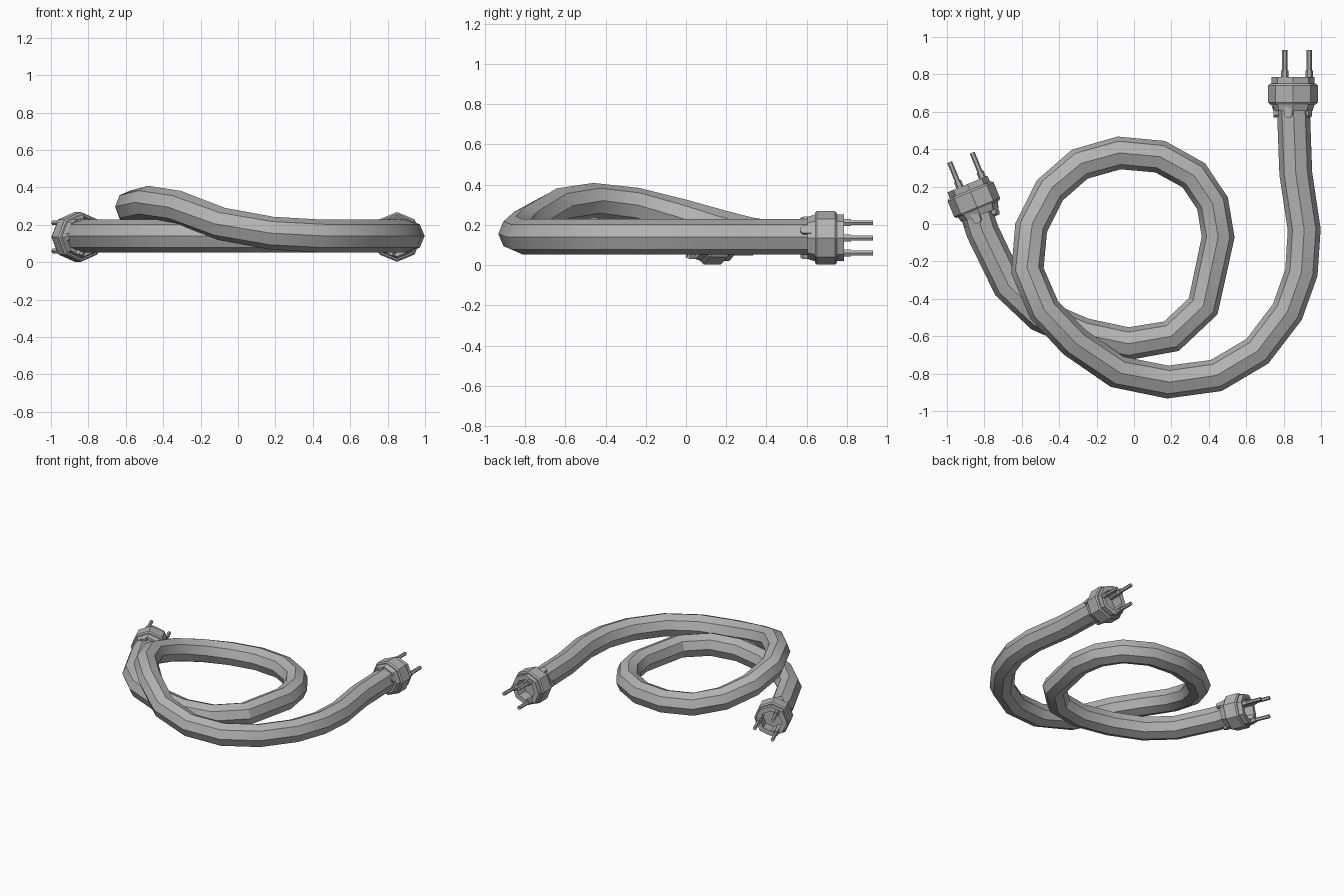
import bpy, bmesh
from math import sin, cos, pi, radians
from mathutils import Vector, Matrix

cube = bpy.data.objects.get("Cube")
if cube:
    bpy.data.objects.remove(cube, do_unlink=True)

grey = bpy.data.materials.new("cable grey")
grey.use_nodes = True
grey.diffuse_color = (0.45, 0.45, 0.45, 1)
grey.node_tree.nodes["Principled BSDF"].inputs["Base Color"].default_value = (0.45, 0.45, 0.45, 1)

SIDES = 8


def finish(bm, name, matrix=None):
    bmesh.ops.recalc_face_normals(bm, faces=bm.faces[:])
    mesh = bpy.data.meshes.new(name)
    bm.to_mesh(mesh)
    bm.free()
    mesh.materials.append(grey)
    obj = bpy.data.objects.new(name, mesh)
    bpy.context.collection.objects.link(obj)
    if matrix:
        obj.matrix_world = matrix
    bpy.ops.object.select_all(action='DESELECT')
    obj.select_set(True)
    bpy.context.view_layer.objects.active = obj
    bpy.ops.object.shade_smooth_by_angle(angle=radians(30))
    return obj


def skin(bm, rings):
    """Join rings of points with quads and close both ends."""
    loops = [[bm.verts.new(p) for p in ring] for ring in rings]
    n = len(loops[0])
    for a, b in zip(loops, loops[1:]):
        for i in range(n):
            j = (i + 1) % n
            bm.faces.new((a[i], a[j], b[j], b[i]))
    bm.faces.new(loops[0])
    bm.faces.new(loops[-1])


def turned(bm, profile, sides=SIDES, x=0, z=0):
    """Faceted solid around the local y axis from (radius, y) points."""
    skin(bm, [[(x + r * cos(2 * pi * i / sides), y, z + r * sin(2 * pi * i / sides))
               for i in range(sides)] for r, y in profile])


# Cable: an octagonal section swept along the coil
path = [Vector(p) for p in (
    (-.86, .12, .14), (-.81, -.04, .14), (-.67, -.33, .14), (-.50, -.49, .14),
    (-.27, -.59, .14), (-.03, -.64, .14), (.20, -.60, .14), (.37, -.44, .14),
    (.45, -.07, .14), (.42, .11, .14), (.32, .26, .14), (.14, .36, .14),
    (-.08, .38, .14), (-.29, .32, .15), (-.45, .18, .185), (-.55, -.02, .24),
    (-.57, -.25, .297), (-.48, -.46, .32), (-.32, -.63, .295), (-.09, -.79, .205),
    (.18, -.845, .155), (.44, -.81, .14), (.66, -.68, .14), (.82, -.47, .14),
    (.895, -.26, .14), (.91, -.03, .14), (.865, .27, .14), (.85, .68, .14))]
rings = []
for k, p in enumerate(path):
    before = (p - path[max(k - 1, 0)]).normalized()
    after = (path[min(k + 1, len(path) - 1)] - p).normalized()
    along = (before + after).normalized()
    side = along.cross(Vector((0, 0, 1))).normalized()
    up = side.cross(along)
    rings.append([p + 0.088 * (side * cos(2 * pi * i / SIDES) + up * sin(2 * pi * i / SIDES))
                  for i in range(SIDES)])
bm = bmesh.new()
skin(bm, rings)
finish(bm, "cable")


def connector(name, place, turn):
    matrix = Matrix.Translation(place) @ Matrix.Rotation(turn, 4, 'Z')

    # Stepped octagonal shell with a recess in the mating face
    bm = bmesh.new()
    turned(bm, [(.08, -.095), (.105, -.095), (.116, -.06), (.124, -.06), (.133, -.05),
                (.133, .04), (.124, .05), (.116, .05), (.116, .085), (.08, .085), (.08, .0)])
    finish(bm, name + "_shell", matrix)

    # Three contact pins, each in a thicker sleeve
    bm = bmesh.new()
    for k in range(3):
        a = 2 * pi * k / 3
        turned(bm, [(.02, -.01), (.02, .12), (.014, .12), (.014, .23)], 6,
               .087 * cos(a), .087 * sin(a))
    finish(bm, name + "_pins", matrix)

    # Clamp tabs gripping the cable behind the shell
    bm = bmesh.new()
    for angle in (25, 105, 180, 250):
        a = radians(angle)
        tab = bmesh.ops.create_cube(bm, size=1)["verts"]
        bmesh.ops.transform(bm, verts=tab, matrix=(
            Matrix.Rotation(-a, 4, 'Y') @ Matrix.Translation((.09, -.095, 0))
            @ Matrix.Diagonal((.026, .07, .044, 1))))
    bmesh.ops.bevel(bm, geom=[e for e in bm.edges if abs((e.verts[0].co - e.verts[1].co).length - .026) < .002],
                    offset=.012, segments=1, affect='EDGES')
    finish(bm, name + "_tabs", matrix)


connector("left_connector", (.85, .7, .135), 0)
connector("right_connector", (-.858, .135, .135), radians(22.4))
